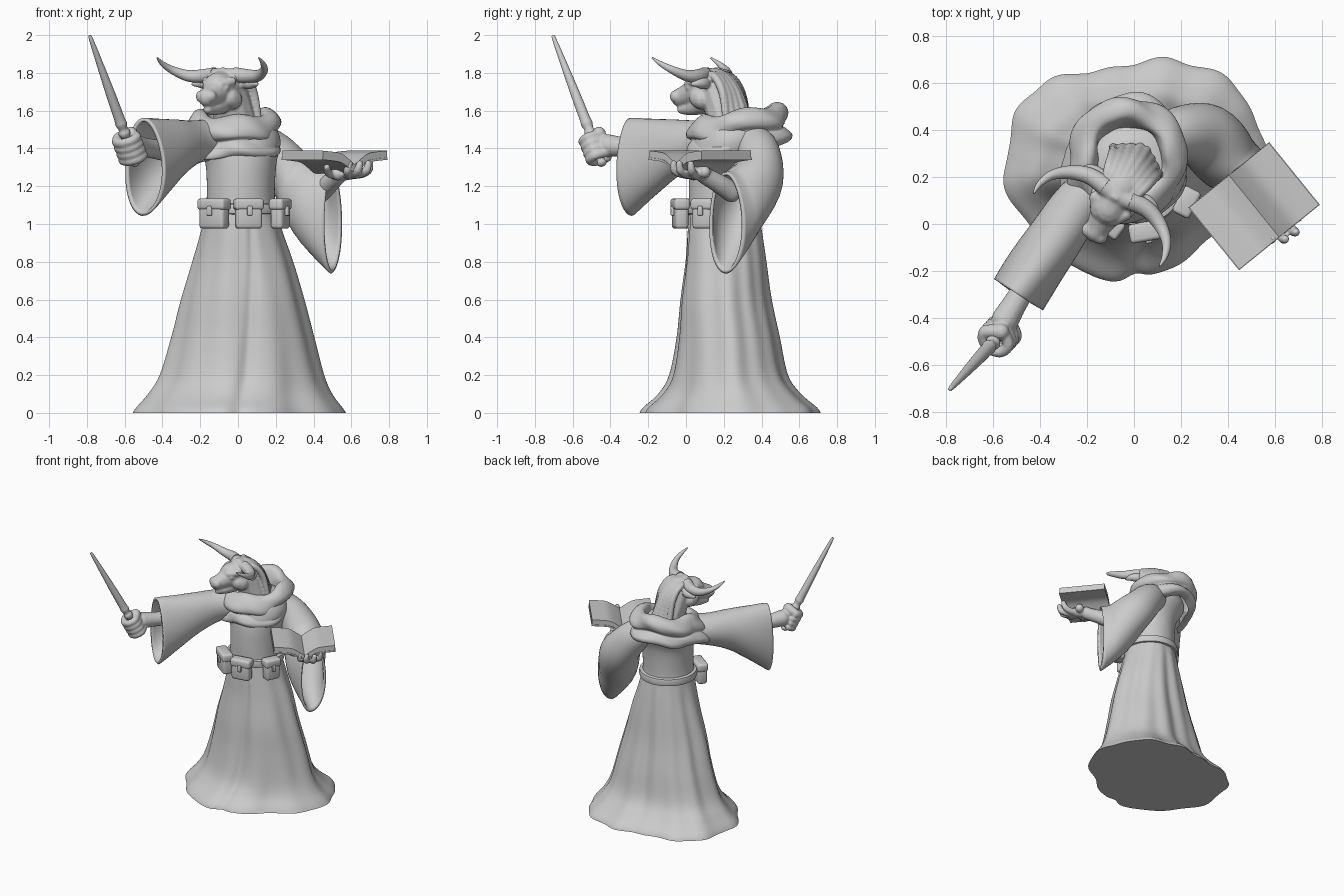
import bpy, bmesh, math
from math import sin, cos, pi, exp
from mathutils import Vector, Matrix

cube = bpy.data.objects.get("Cube")
if cube:
    bpy.data.objects.remove(cube)

GREY = (0.6, 0.6, 0.6, 1)
mat = bpy.data.materials.new("stone_grey")
mat.use_nodes = True
mat.diffuse_color = GREY
bsdf = next(n for n in mat.node_tree.nodes if n.type == 'BSDF_PRINCIPLED')
bsdf.inputs["Base Color"].default_value = GREY
bsdf.inputs["Roughness"].default_value = 0.7


def add_object(name, me):
    ob = bpy.data.objects.new(name, me)
    bpy.context.collection.objects.link(ob)
    me.materials.append(mat)
    return ob


def finish(name, bm, angle=60):
    """Smooth faces, keeping edges steeper than the angle sharp."""
    bmesh.ops.recalc_face_normals(bm, faces=bm.faces)
    for f in bm.faces:
        f.smooth = True
    for e in bm.edges:
        e.smooth = e.calc_face_angle(0) < math.radians(angle)
    me = bpy.data.meshes.new(name)
    bm.to_mesh(me)
    bm.free()
    return add_object(name, me)


def spline(pts, n):
    """Catmull-Rom through tuples, n steps per span."""
    out = []
    for i in range(len(pts) - 1):
        a, b, c, d = (pts[max(0, min(len(pts) - 1, i + k))] for k in (-1, 0, 1, 2))
        for s in range(n):
            t = s / n
            out.append([0.5 * (2 * q + (r - p) * t + (2 * p - 5 * q + 4 * r - w) * t * t
                        + (3 * q - p - 3 * r + w) * t ** 3) for p, q, r, w in zip(a, b, c, d)])
    return out + [list(pts[-1])]


def bump(a, centre, width):
    """Bell curve around an angle, wrapping at a full turn."""
    d = (a - centre + pi) % (2 * pi) - pi
    return exp(-(d / width) ** 2)


def loft(name, rings, caps=True, angle=60, wall=0):
    bm = bmesh.new()
    vs = [[bm.verts.new(p) for p in ring] for ring in rings]
    n = len(vs[0])
    for a, b in zip(vs, vs[1:]):
        for i in range(n):
            bm.faces.new((a[i], a[(i + 1) % n], b[(i + 1) % n], b[i]))
    if caps:
        bm.faces.new(vs[0])
        bm.faces.new(vs[-1])
    ob = finish(name, bm, angle)
    if wall:
        m = ob.modifiers.new("cloth", 'SOLIDIFY')
        m.thickness, m.offset = wall, 0


def sweep(name, stations, n=5, level_end=False, fold=0.0, mtx=Matrix(), **kw):
    """Sweep an ellipse along (x, y, z, half width, half height) stations."""
    st = spline(stations, n)
    rings = []
    for i, s in enumerate(st):
        t = Vector(st[min(i + 1, len(st) - 1)][:3]) - Vector(st[max(i - 1, 0)][:3])
        f = i / (len(st) - 1)
        if level_end:
            t.z *= 1 - f
        side = t.cross(Vector((0, 0, 1))).normalized()
        up = side.cross(t).normalized()
        ring = []
        for k in range(40):
            a = 2 * pi * k / 40
            r = 1 + fold * f * sin(3 * a + 4 * f)
            ring.append(mtx @ (Vector(s[:3]) + side * cos(a) * s[3] * r + up * sin(a) * s[4] * r))
        rings.append(ring)
    loft(name, rings, **kw)


# One unit ball, reused for all sculpted parts
ball = bmesh.new()
bmesh.ops.create_uvsphere(ball, u_segments=12, v_segments=8, radius=1)
BALL_CO = [v.co.copy() for v in ball.verts]
BALL_FACES = [[v.index for v in f.verts] for f in ball.faces]
ball.free()


def blob(name, chains, mtx=Matrix(), mirror=False):
    """Fuse chains of balls (x, y, z, r) into one sculpted skin."""
    verts, faces = [], []
    for ch in chains:
        for x, y, z, r in spline(ch, 8):
            for sx in ((1, -1) if mirror and abs(x) > 0.001 else (1,)):
                base, c = len(verts), Vector((sx * x, y, z))
                verts += [mtx @ (c + co * r) for co in BALL_CO]
                faces += [[base + i for i in f] for f in BALL_FACES]
    me = bpy.data.meshes.new(name)
    me.from_pydata(verts, [], faces)
    ob = add_object(name, me)
    m = ob.modifiers.new("fuse", 'REMESH')
    m.mode, m.voxel_size, m.use_smooth_shade = 'VOXEL', 0.007, True
    s = ob.modifiers.new("soften", 'SMOOTH')
    s.factor, s.iterations = 0.5, 3


# Robe: squashed rings with folds growing toward the hem and a front split
def robe_ring(z, cx, cy, rx, ry, fold, skew):
    ring = []
    for k in range(160):
        a = 2 * pi * k / 160
        c, s = cos(a), sin(a)
        e = 2 + (0.7 if s > 0 else -0.15) * skew
        r = (abs(c) ** e + abs(s) ** e) ** (-1 / e)
        r *= 1 + fold * (0.5 * sin(6 * a + 1) + 0.4 * sin(10 * a + 2 * z) + 0.5 * sin(15 * a) * max(0, s))
        r *= 1 - skew * (0.15 * bump(a, -0.9, 0.4) + 0.09 * bump(a, 2.0, 0.3))
        r *= 1 - 0.06 * bump(a, 1.5 * pi + 0.25 * z, 0.09) * min(1, abs(fold) * 40)
        ring.append((cx + rx * r * c, cy + ry * r * s, z))
    return ring


levels = [(0, .005, .225, .55, .475, .035, 1), (.03, .005, .225, .53, .455, .035, 1),
          (.1, .01, .225, .475, .375, .035, .8), (.2, .02, .22, .42, .31, .045, .5),
          (.4, .025, .22, .365, .27, .045, .2), (.6, .025, .21, .315, .24, .045, 0),
          (.8, .025, .21, .26, .215, .035, 0), (.95, .02, .205, .215, .2, .025, 0),
          (1.08, .015, .2, .185, .185, .005, 0), (1.2, .015, .2, .18, .185, 0, 0),
          (1.33, .015, .21, .19, .19, 0, 0), (1.44, 0, .24, .225, .2, 0, 0),
          (1.52, 0, .25, .19, .17, 0, 0), (1.56, 0, .25, .11, .11, 0, 0)]
loft("robe", [robe_ring(*s) for s in spline(levels, 5)])

# Belt and pouches
loft("belt", [robe_ring(z, .015, .2, r, r, 0, 0) for z, r in
              ((1.05, .18), (1.055, .203), (1.08, .209), (1.105, .203), (1.11, .18))], caps=False)


def box(name, size, mtx, bevel):
    bm = bmesh.new()
    bmesh.ops.create_cube(bm, size=1, matrix=mtx @ Matrix.Diagonal((*size, 1)))
    bmesh.ops.bevel(bm, geom=bm.edges[:], offset=bevel, segments=3, affect='EDGES', profile=0.5)
    finish(name, bm, 40)


for label, deg, w in (("right", -127, .16), ("front", -80, .14), ("left", -27, .11)):
    m = Matrix.Translation((.015, .2, 1.05)) @ Matrix.Rotation(math.radians(deg + 90), 4, 'Z')
    box(label + "_pouch", (w, .07, .14), m @ Matrix.Translation((0, -.235, -.005)), .018)
    box(label + "_pouch_flap", (w + .015, .082, .06), m @ Matrix.Translation((0, -.235, .055)), .016)
    box(label + "_pouch_clasp", (.028, .02, .05), m @ Matrix.Translation((0, -.276, .02)), .006)

# Sleeves with open bell cuffs
sweep("right_sleeve", [(-.08, .22, 1.45, .09, .1), (-.23, .09, 1.435, .1, .105), (-.34, -.07, 1.4, .11, .145),
                       (-.43, -.2, 1.345, .115, .2), (-.495, -.3, 1.295, .115, .25)],
      level_end=True, fold=.04, caps=False, wall=.018)
sweep("left_sleeve", [(.08, .33, 1.45, .09, .09), (.19, .385, 1.37, .105, .11), (.31, .37, 1.22, .135, .14),
                      (.405, .27, 1.08, .13, .2), (.5, .215, 1.0, .095, .26)],
      level_end=True, fold=.03, caps=False, wall=.018)

# Cowl draped over the shoulders, lifted at the back
cowl = []
for r, z in spline([(.19, 1.39), (.235, 1.39), (.25, 1.42), (.235, 1.455), (.22, 1.475), (.24, 1.5),
                    (.24, 1.54), (.21, 1.585), (.17, 1.6), (.145, 1.58), (.13, 1.52), (.12, 1.45)], 4):
    low = max(0, min(1, (1.56 - z) / .08)) * (r > .17)
    ring = []
    for k in range(80):
        a = 2 * pi * k / 80
        q = r * (1 + .04 * sin(3 * a + 25 * z) + .025 * sin(7 * a + 30 * z) + .09 * max(0, sin(a))
                 + .1 * max(0, -sin(a)) + .22 * low * bump(a, 3.65, .4))
        ring.append((-.025 + q * cos(a), .28 + q * sin(a), z + .17 * q * sin(a) + .012 * sin(4 * a + 1)))
    cowl.append(ring)
loft("cowl", cowl, caps=False)

# Bull head, turned toward its right
H = Matrix.Translation((-.07, .13, 1.7)) @ Matrix.Rotation(math.radians(-30), 4, 'Z')
head = [
    [(0, .03, .03, .095), (0, -.07, .02, .082)],                       # skull
    [(0, -.01, .08, .045), (.07, 0, .085, .04)],                       # poll
    [(0, -.09, 0, .072), (0, -.15, -.02, .056), (0, -.185, -.03, .05)],  # muzzle
    [(.026, -.195, -.025, .034), (.026, -.196, -.025, .034)],          # nostrils
    [(0, -.05, -.06, .06), (0, -.12, -.085, .04), (0, -.175, -.092, .026)],  # jaw
    [(.045, -.115, .04, .02), (.075, -.06, .055, .026)],               # brow
    [(.055, -.02, -.04, .055), (.05, -.04, -.03, .055)],               # cheek
    [(.064, -.1, .022, .015), (.066, -.095, .022, .015)],              # eyes
    [(.08, .03, .05, .02), (.125, .03, .045, .032), (.165, .02, .045, .024), (.195, .0, .04, .01)],  # ears
    [(0, .05, 0, .1), (0, .1, -.12, .113), (.01, .14, -.26, .12)],     # neck
]
for i in range(4):                                                     # mane locks
    x = .012 + .025 * i
    head.append([(x * .6, -.02, .113 - .01 * i, .016), (x, .085 - .006 * i, .085, .02),
                 (x * 1.15, .16 - .01 * i, 0, .023), (x * 1.3, .22 - .02 * i, -.14, .02)])
blob("head", head, H, mirror=True)

for label, s in (("left", 1), ("right", -1)):
    sweep(label + "_horn", [(s * x, y, z, r, r) for x, y, z, r in
                            ((.06, .0, .09, .04), (.14, .005, .083, .036), (.215, -.02, .085, .03),
                             (.28, -.07, .115, .021), (.308, -.13, .15, .013), (.31, -.178, .18, .004))], mtx=H)

# Wand and the fist gripping it
foot, tip = Vector((-.54, -.44, 1.31)), Vector((-.785, -.705, 1.998))
prof = [(0, .016), (.02, .027), (.05, .02), (.2, .022), (.25, .032), (.28, .024), (.32, .031),
        (.36, .028), (.5, .026), (.75, .019), (.97, .011), (1, .006)]
sweep("wand", [(*foot.lerp(tip, t), r, r) for t, r in prof], n=3)

axis = (tip - foot).normalized()
arm = Vector((-.6, -.8, 0))
out = (arm - axis * arm.dot(axis)).normalized()
across = axis.cross(out)
fist = [[(-.4, -.17, 1.39, .055), (-.49, -.31, 1.405, .052), (-.55, -.41, 1.415, .06)]]
for k in range(4):
    c = foot + axis * (.05 + .036 * k)
    fist.append([(*(c + out * .05 * cos(a) + across * .06 * sin(a)), .025) for a in (2.9, 1.9, .9, 0, -.9, -1.7)])
c = foot + axis * .165
fist.append([(*(c - out * .05), .036), (*(c - across * .055), .028), (*(c + out * .045 - across * .02), .021)])
blob("right_hand", fist)

# Left wrist and the open hand below the book
hand = [[(.44, .24, 1.17, .055), (.48, .18, 1.21, .052), (.53, .1, 1.255, .045)],
        [(.54, .1, 1.265, .04), (.6, .04, 1.27, .035)],
        [(.53, .04, 1.265, .035), (.61, .1, 1.275, .032)],
        [(.52, .08, 1.26, .025), (.48, .01, 1.27, .022), (.47, -.04, 1.3, .018)]]
for x, y in ((.7, .03), (.69, -.03), (.645, -.06), (.59, -.06)):
    hand.append([(.58, .05, 1.265, .028), (.57 + (x - .57) * .6, .05 + (y - .05) * .6, 1.265, .024),
                 (x - .01, y, 1.285, .022), (x, y - .005, 1.32, .018)])
blob("left_hand", hand)

# Open book: sagging page block with a thin cover below
B = Matrix.Translation((.512, .076, 0)) @ Matrix.Rotation(math.radians(-51), 4, 'Z')
half = spline([(0, 1.315), (.035, 1.34), (.09, 1.372), (.15, 1.382), (.222, 1.388)], 3)


def book_part(name, top, thick, grow):
    up = [(-u, z) for u, z in reversed(half[1:])] + [(u, z) for u, z in half]
    sec = [(u * grow, z - top) for u, z in up] + [(u * grow, z - top - thick) for u, z in reversed(up)]
    loft(name, [[B @ Vector((s * .172 * grow, u, z)) for u, z in sec] for s in (-1, 1)], angle=30)


book_part("book_pages", 0, .036, .985)
book_part("book_cover", .036, .012, 1.0)
